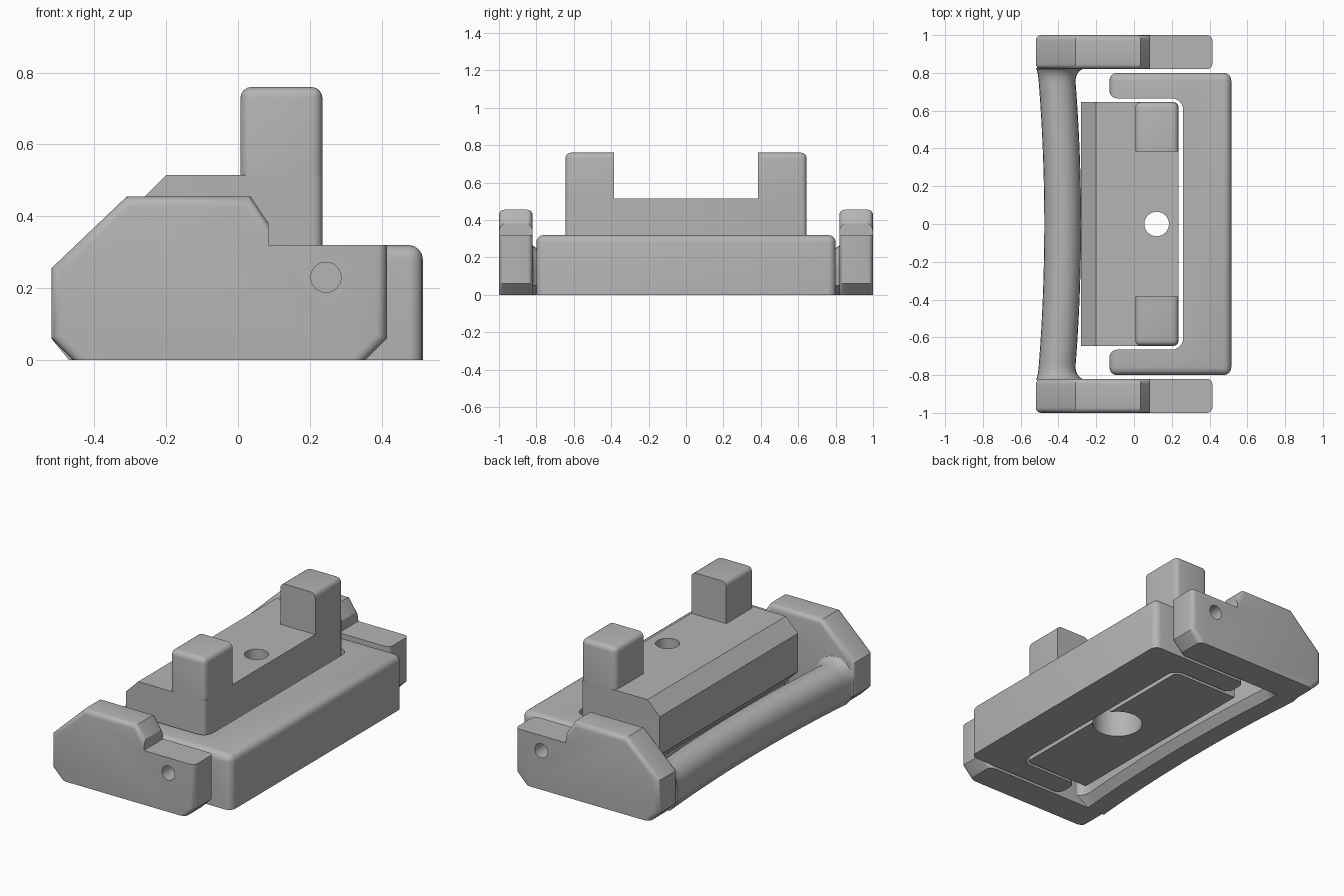
import bpy, bmesh, math
from mathutils import Vector

cube = bpy.data.objects.get("Cube")
if cube:
    bpy.data.objects.remove(cube)

grey = bpy.data.materials.new("plain_grey")
grey.use_nodes = True
grey.diffuse_color = (0.46, 0.46, 0.46, 1)
grey.node_tree.nodes["Principled BSDF"].inputs["Base Color"].default_value = (0.46, 0.46, 0.46, 1)


def finish(name, bm):
    """Turn a bmesh into a linked, coloured object."""
    bmesh.ops.recalc_face_normals(bm, faces=bm.faces[:])
    mesh = bpy.data.meshes.new(name)
    bm.to_mesh(mesh)
    bm.free()
    mesh.materials.append(grey)
    obj = bpy.data.objects.new(name, mesh)
    bpy.context.collection.objects.link(obj)
    return obj


def activate(obj):
    bpy.ops.object.select_all(action='DESELECT')
    obj.select_set(True)
    bpy.context.view_layer.objects.active = obj


def prism(name, profile, place, lo, hi, rule, width):
    """Extrude a profile from lo to hi and round the edges the rule picks."""
    bm = bmesh.new()
    face = bm.faces.new([bm.verts.new(place(a, b, lo)) for a, b in profile])
    cap = bmesh.ops.extrude_face_region(bm, geom=[face])["geom"]
    step = Vector(place(0, 0, hi)) - Vector(place(0, 0, lo))
    bmesh.ops.translate(bm, vec=step, verts=[v for v in cap if isinstance(v, bmesh.types.BMVert)])
    bmesh.ops.recalc_face_normals(bm, faces=bm.faces[:])
    edges = [e for e in bm.edges
             if rule((e.verts[0].co + e.verts[1].co) / 2, (e.verts[0].co - e.verts[1].co).normalized())]
    bmesh.ops.bevel(bm, geom=edges, offset=width, segments=4, profile=0.5,
                    affect='EDGES', clamp_overlap=True)
    return finish(name, bm)


def side(a, b, c):
    return (a, c, b)


def plan(a, b, c):
    return (a, b, c)


def drill(obj, radius, start, end):
    """Cut a round hole between two points."""
    start, end = Vector(start), Vector(end)
    axis = end - start
    bm = bmesh.new()
    bmesh.ops.create_cone(bm, cap_ends=True, segments=32, radius1=radius, radius2=radius, depth=axis.length)
    bm.transform(axis.to_track_quat('Z', 'Y').to_matrix().to_4x4())
    bmesh.ops.translate(bm, vec=(start + end) / 2, verts=bm.verts[:])
    cutter = finish("cutter", bm)
    cutter.hide_render = True
    activate(obj)
    mod = obj.modifiers.new("hole", 'BOOLEAN')
    mod.operation, mod.solver, mod.object = 'DIFFERENCE', 'EXACT', cutter
    bpy.ops.object.modifier_apply(modifier=mod.name)
    bpy.data.objects.remove(cutter)


def mirror_y(obj):
    activate(obj)
    mod = obj.modifiers.new("mirror", 'MIRROR')
    mod.use_axis = (False, True, False)
    bpy.ops.object.modifier_apply(modifier=mod.name)


def smooth(obj):
    activate(obj)
    bpy.ops.object.shade_smooth_by_angle(angle=math.radians(32))


# Handle end plates: stepped profile, sharp around the low step
plate_profile = [(-0.46, 0), (0.355, 0), (0.415, 0.06), (0.415, 0.32), (0.085, 0.32),
                 (0.085, 0.38), (0.035, 0.455), (-0.31, 0.455), (-0.52, 0.255), (-0.52, 0.06)]
plates = prism("handle_end_plates", plate_profile, side, 0.82, 1.0,
               lambda m, d: abs(d.y) < 0.1 and m.z > 0.01 and not (abs(m.z - 0.32) < 0.01)
               and not (abs(m.x - 0.085) < 0.01), 0.028)
drill(plates, 0.042, (0.245, 0.75, 0.23), (0.245, 1.1, 0.23))
mirror_y(plates)
smooth(plates)

# Bowed grip bar, flared where it meets the plates
bm = bmesh.new()
rings = []
count = 48
for i in range(count + 1):
    y = -0.825 * math.cos(math.pi * i / count)
    centre = -0.3775 - 0.035 * (y / 0.82) ** 2
    t = max(0.0, (abs(y) - 0.75) / 0.075)
    flare = 0.065 * (1 - math.sqrt(max(0.0, 1 - t * t)))
    w = 0.0975
    section = [(-0.6 * w, 0), (0.6 * w, 0), (w + flare, 0.05)]
    for k in range(13):
        a = math.pi * k / 12
        reach = w + (flare if math.cos(a) > 0 else flare * 0.15)
        section.append((reach * math.cos(a), 0.14 + (0.1 + flare * 0.6) * math.sin(a)))
    section.append((-w - flare * 0.15, 0.06))
    rings.append([bm.verts.new((centre + x, y, z)) for x, z in section])
for r0, r1 in zip(rings, rings[1:]):
    for j in range(len(r0)):
        k = (j + 1) % len(r0)
        bm.faces.new((r0[j], r0[k], r1[k], r1[j]))
bm.faces.new(rings[0])
bm.faces.new(rings[-1])
smooth(finish("grip_bar", bm))

# U-shaped frame with rounded inner corners
half = [(0.515, 0.8), (-0.13, 0.8), (-0.13, 0.665)]
for k in range(7):
    a = math.pi / 2 * (1 - k / 6)
    half.append((0.2 + 0.06 * math.cos(a), 0.605 + 0.06 * math.sin(a)))
frame_profile = half + [(x, -y) for x, y in reversed(half)]


def frame_edges(m, d):
    outer = m.x > 0.5 or m.x < -0.12 or abs(m.y) > 0.79
    return outer and m.z > 0.01


frame = prism("u_frame", frame_profile, plan, 0, 0.32, frame_edges, 0.04)
for s in (-1, 1):
    drill(frame, 0.042, (0.245, 0.7 * s, 0.23), (0.245, 0.9 * s, 0.23))
smooth(frame)

# Centre block: chamfered top edge and undercut towards the grip
block_profile = [(-0.19, 0), (0.235, 0), (0.235, 0.515), (-0.2, 0.515),
                 (-0.28, 0.435), (-0.28, 0.21), (-0.19, 0.12)]
block = prism("centre_block", block_profile, side, -0.645, 0.645,
              lambda m, d: abs(d.z) > 0.9 and m.x > 0.2, 0.025)
drill(block, 0.065, (0.12, 0, -0.1), (0.12, 0, 0.7))
drill(block, 0.137, (0.12, 0, -0.1), (0.12, 0, 0.25))
smooth(block)

# Upright posts, sharp only on their facing sides
post_profile = [(0.007, 0.515), (0.235, 0.515), (0.235, 0.76), (0.007, 0.76)]
posts = prism("upright_posts", post_profile, side, 0.385, 0.645,
              lambda m, d: m.z > 0.52 and m.y > 0.4, 0.03)
mirror_y(posts)
smooth(posts)
